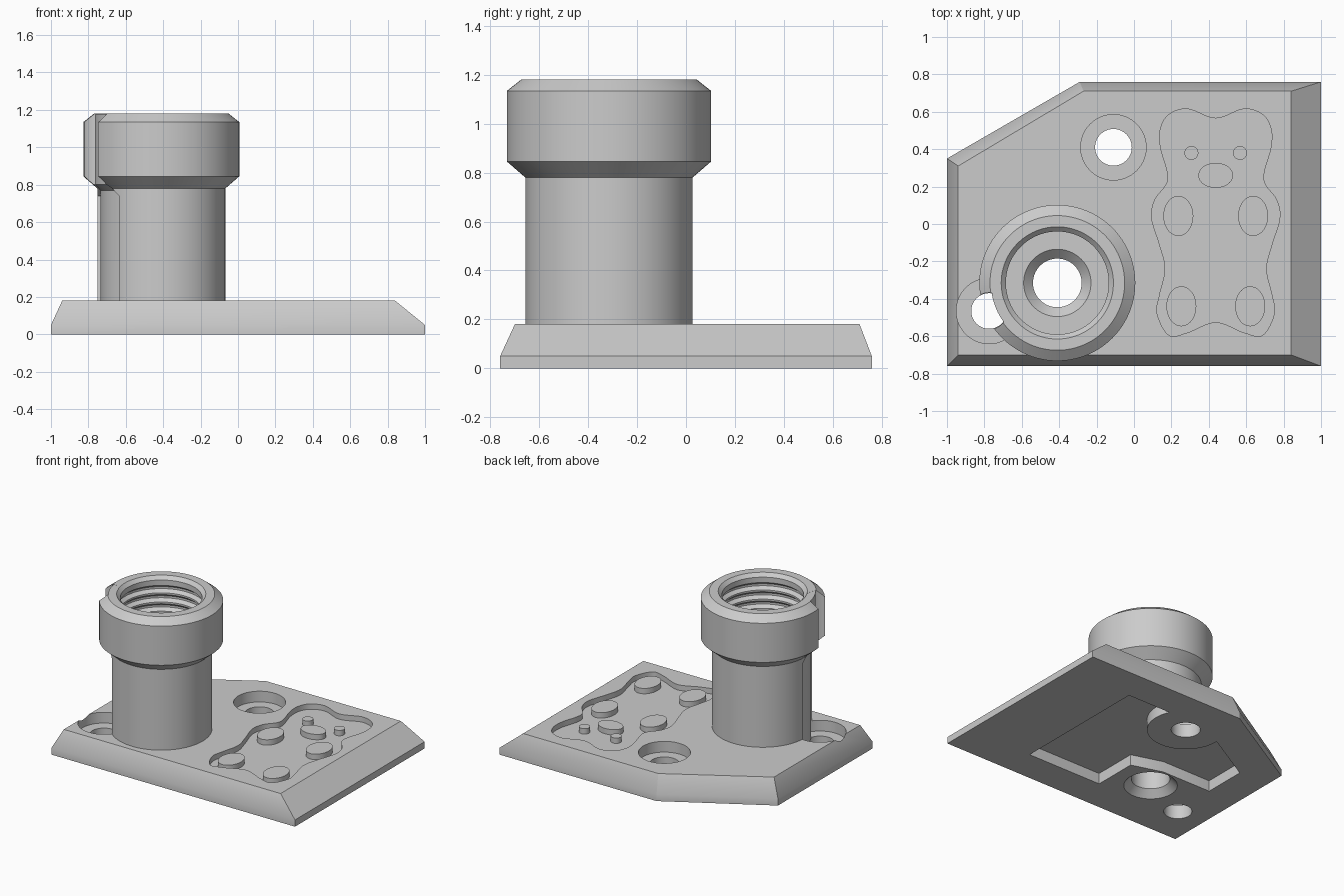
import bpy, bmesh, math
from mathutils import Vector

if "Cube" in bpy.data.objects:
    bpy.data.objects.remove(bpy.data.objects["Cube"], do_unlink=True)

grey = bpy.data.materials.new("plain grey")
grey.use_nodes = True
COLOUR = (0.6, 0.6, 0.6, 1)
grey.diffuse_color = COLOUR
grey.node_tree.nodes["Principled BSDF"].inputs["Base Color"].default_value = COLOUR

TOWER = (-0.41, -0.315)
SIDE_HOLE = (-0.775, -0.465)
BACK_HOLE = (-0.11, 0.41)
TOP = 0.18
FLOOR = 0.1


def loft(name, rings):
    """Solid skinned through stacked rings of equal length, capped at both ends."""
    bm = bmesh.new()
    loops = [[bm.verts.new(p) for p in ring] for ring in rings]
    n = len(loops[0])
    for low, high in zip(loops, loops[1:]):
        for i in range(n):
            j = (i + 1) % n
            bm.faces.new((low[i], low[j], high[j], high[i]))
    bm.faces.new(loops[0])
    bm.faces.new(loops[-1])
    bmesh.ops.recalc_face_normals(bm, faces=bm.faces)
    mesh = bpy.data.meshes.new(name)
    bm.to_mesh(mesh)
    bm.free()
    mesh.materials.append(grey)
    obj = bpy.data.objects.new(name, mesh)
    bpy.context.collection.objects.link(obj)
    return obj


def ellipse(centre, rx, ry, n=96):
    return [(centre[0] + rx * math.cos(math.tau * i / n),
             centre[1] + ry * math.sin(math.tau * i / n)) for i in range(n)]


def turned(name, centre, profile):
    return loft(name, [[(x, y, z) for x, y in ellipse(centre, r, r)] for r, z in profile])


def prism(name, outline, z0, z1):
    return loft(name, [[(x, y, z) for x, y in outline] for z in (z0, z1)])


def combine(target, tool, operation):
    """Apply a boolean and discard the helper."""
    mod = target.modifiers.new("combine", "BOOLEAN")
    mod.operation, mod.solver, mod.object = operation, "EXACT", tool
    bpy.context.view_layer.update()
    bpy.context.view_layer.objects.active = target
    bpy.ops.object.modifier_apply(modifier=mod.name)
    bpy.data.objects.remove(tool, do_unlink=True)


def smooth_loop(points, steps=8):
    """Closed Catmull-Rom curve through the points."""
    pts, out = [Vector(p) for p in points], []
    for i in range(len(pts)):
        a, b, c, d = (pts[(i + k) % len(pts)] for k in (-1, 0, 1, 2))
        for s in range(steps):
            t = s / steps
            p = b + 0.5 * t * (c - a + t * (2 * a - 5 * b + 4 * c - d + t * (3 * b - a - 3 * c + d)))
            out.append((p.x, p.y))
    return out


# Base plate with sloping edges and one clipped corner
foot = [(-1, -0.76), (1, -0.76), (1, 0.76), (-0.29, 0.76), (-1, 0.35)]
deck = [(-0.94, -0.7), (0.84, -0.7), (0.84, 0.71), (-0.27, 0.71), (-0.94, 0.31)]
body = loft("base_and_socket", [[(x, y, z) for x, y in ring]
                                for ring, z in ((foot, 0), (foot, 0.05), (deck, TOP))])

# Underside pocket, leaving a round boss at the back screw hole
pocket = prism("pocket", [(0.48, -0.52), (0.48, 0.52), (-0.2, 0.52), (-0.76, 0.2),
                          (-0.76, -0.12), (-0.36, -0.12), (-0.13, -0.19), (-0.13, -0.52)], -0.1, 0.08)
combine(pocket, turned("boss", BACK_HOLE, [(0.26, -0.2), (0.26, 0.2)]), "DIFFERENCE")
combine(body, pocket, "DIFFERENCE")

# Column with its wider chamfered collar
tower = turned("tower", TOWER, [(0.342, 0.12), (0.342, 0.78), (0.417, 0.845),
                                (0.417, 1.135), (0.36, 1.18)])
combine(body, tower, "UNION")

# Screw holes; the side one also clears a tool channel up the column
side = turned("side_channel", SIDE_HOLE, [(0.095, -0.1), (0.095, FLOOR), (0.175, FLOOR),
                                          (0.175, 0.74), (0.098, 0.8), (0.098, 1.3)])
combine(body, side, "DIFFERENCE")
back = turned("back_hole", BACK_HOLE, [(0.098, -0.1), (0.098, FLOOR), (0.175, FLOOR), (0.175, 0.3)])
combine(body, back, "DIFFERENCE")
core = turned("core", TOWER, [(0.325, FLOOR), (0.325, 0.77), (0.355, 0.8), (0.355, 1.179)])
combine(body, core, "UNION")

# Threaded socket above a chamfered through hole
bore = [(0.18, -0.02), (0.18, 0), (0.13, 0.05), (0.13, 0.65), (0.18, 0.7), (0.275, 0.7)]
z = 0.72
while z < 1.12:
    bore += [(0.275, z), (0.3, z + 0.02), (0.3, z + 0.035), (0.275, z + 0.055)]
    z += 0.068
bore += [(0.275, 1.155), (0.3, 1.18), (0.3, 1.3)]
combine(body, turned("bore", TOWER, bore), "DIFFERENCE")

# Sunken wavy panel, mirrored about its own middle line
MID = 0.437
half = [(0.15, 0.615), (0.25, 0.585), (0.295, 0.51), (0.295, 0.41), (0.255, 0.24), (0.325, 0.13),
        (0.342, 0.03), (0.3, -0.11), (0.27, -0.24), (0.3, -0.38), (0.313, -0.48),
        (0.25, -0.595), (0.15, -0.58)]
outline = ([(MID, 0.565)] + [(MID + x, y) for x, y in half] + [(MID, -0.525)]
           + [(MID - x, y) for x, y in reversed(half)])
combine(body, prism("panel", smooth_loop(outline), 0.14, 0.3), "DIFFERENCE")

# Raised oval pads inside the panel
pads = [prism("centre_pad", ellipse((MID, 0.26), 0.093, 0.067, 48), 0.135, TOP)]
for side_name, s in (("left", 1), ("right", -1)):
    for part, dx, y, rx, ry in (("small_pad", 0.13, 0.38, 0.037, 0.037),
                                ("middle_pad", 0.2, 0.043, 0.08, 0.107),
                                ("front_pad", 0.184, -0.44, 0.08, 0.107)):
        pads.append(prism(f"{side_name}_{part}", ellipse((MID + s * dx, y), rx, ry, 48), 0.135, TOP))

# Smooth the round walls and keep the edges crisp
bpy.ops.object.select_all(action="DESELECT")
for obj in [body] + pads:
    obj.select_set(True)
bpy.context.view_layer.objects.active = body
bpy.ops.object.shade_smooth_by_angle(angle=math.radians(25))
